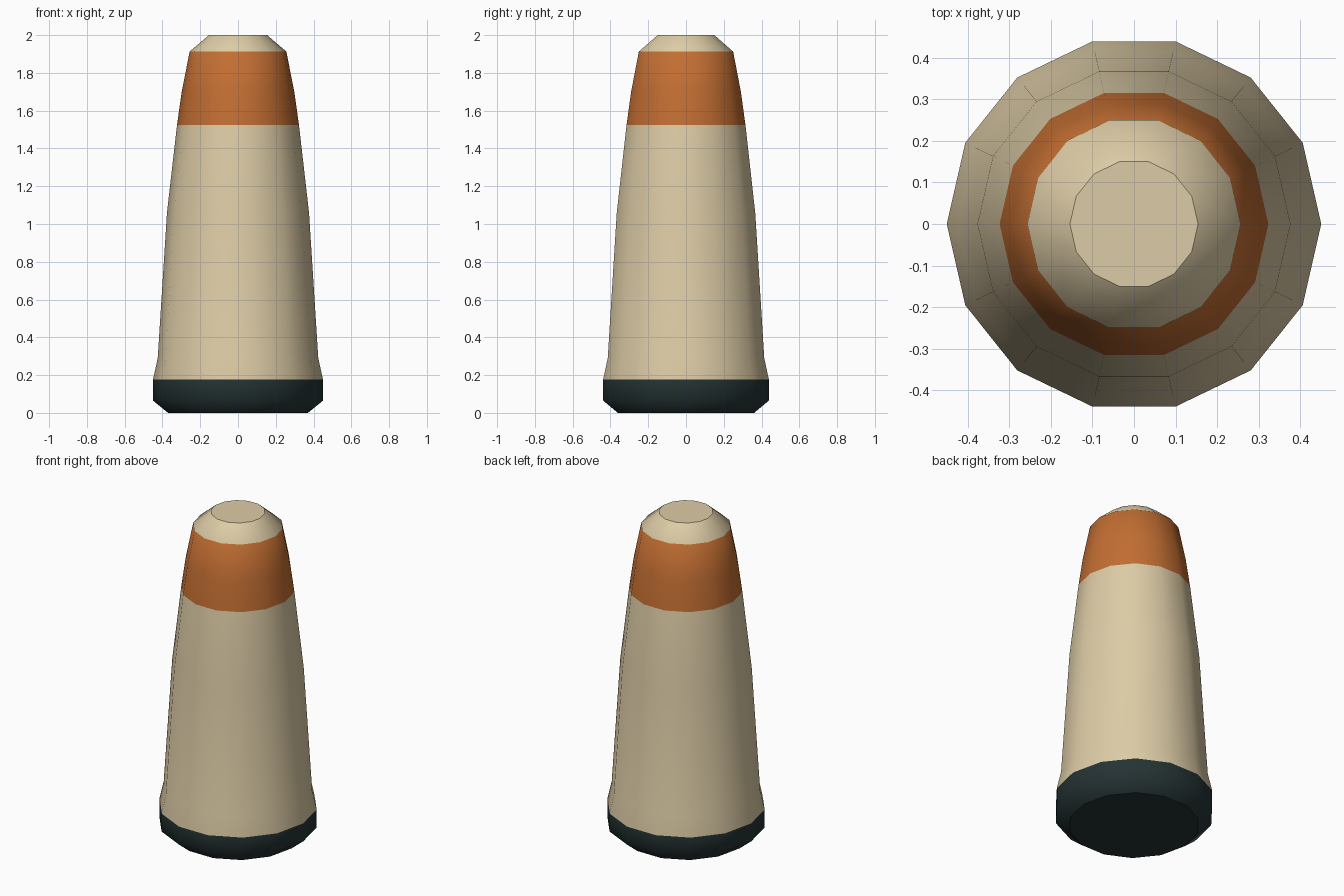
import bpy, bmesh, math

SIDES = 14

cube = bpy.data.objects.get("Cube")
if cube:
    bpy.data.objects.remove(cube, do_unlink=True)


def make_material(name, rgb):
    mat = bpy.data.materials.new(name)
    mat.use_nodes = True
    color = (*rgb, 1.0)
    mat.diffuse_color = color
    bsdf = mat.node_tree.nodes["Principled BSDF"]
    bsdf.inputs["Base Color"].default_value = color
    bsdf.inputs["Roughness"].default_value = 0.8
    return mat


materials = [
    make_material("cream", (0.72, 0.60, 0.38)),
    make_material("burnt orange", (0.54, 0.155, 0.032)),
    make_material("dark slate", (0.018, 0.033, 0.034)),
]
CREAM, ORANGE, SLATE = range(3)

# Body outline from foot to tip: radius, height
profile = [
    (0.37, 0.0), (0.45, 0.065), (0.45, 0.177), (0.425, 0.29),
    (0.376, 1.06), (0.323, 1.523), (0.298, 1.70), (0.256, 1.913),
    (0.154, 2.0),
]

bm = bmesh.new()
rings = []
for radius, z in profile:
    angles = [math.tau * i / SIDES for i in range(SIDES)]
    rings.append([bm.verts.new((radius * math.cos(a), radius * math.sin(a), z))
                  for a in angles])

# Side walls between neighbouring rings
for low, high in zip(rings, rings[1:]):
    for i in range(SIDES):
        j = (i + 1) % SIDES
        bm.faces.new((low[i], low[j], high[j], high[i])).smooth = True

# Flat end caps with crisp rims
for ring in (rings[0][::-1], rings[-1]):
    cap = bm.faces.new(ring)
    for edge in cap.edges:
        edge.smooth = False

# Dark foot, cream body, orange band below the tip
for face in bm.faces:
    z = face.calc_center_median().z
    if z < 0.177:
        face.material_index = SLATE
    elif 1.523 < z < 1.913:
        face.material_index = ORANGE
    else:
        face.material_index = CREAM

mesh = bpy.data.meshes.new("tapered_post")
bm.to_mesh(mesh)
bm.free()
for mat in materials:
    mesh.materials.append(mat)
post = bpy.data.objects.new("tapered_post", mesh)
bpy.context.collection.objects.link(post)
